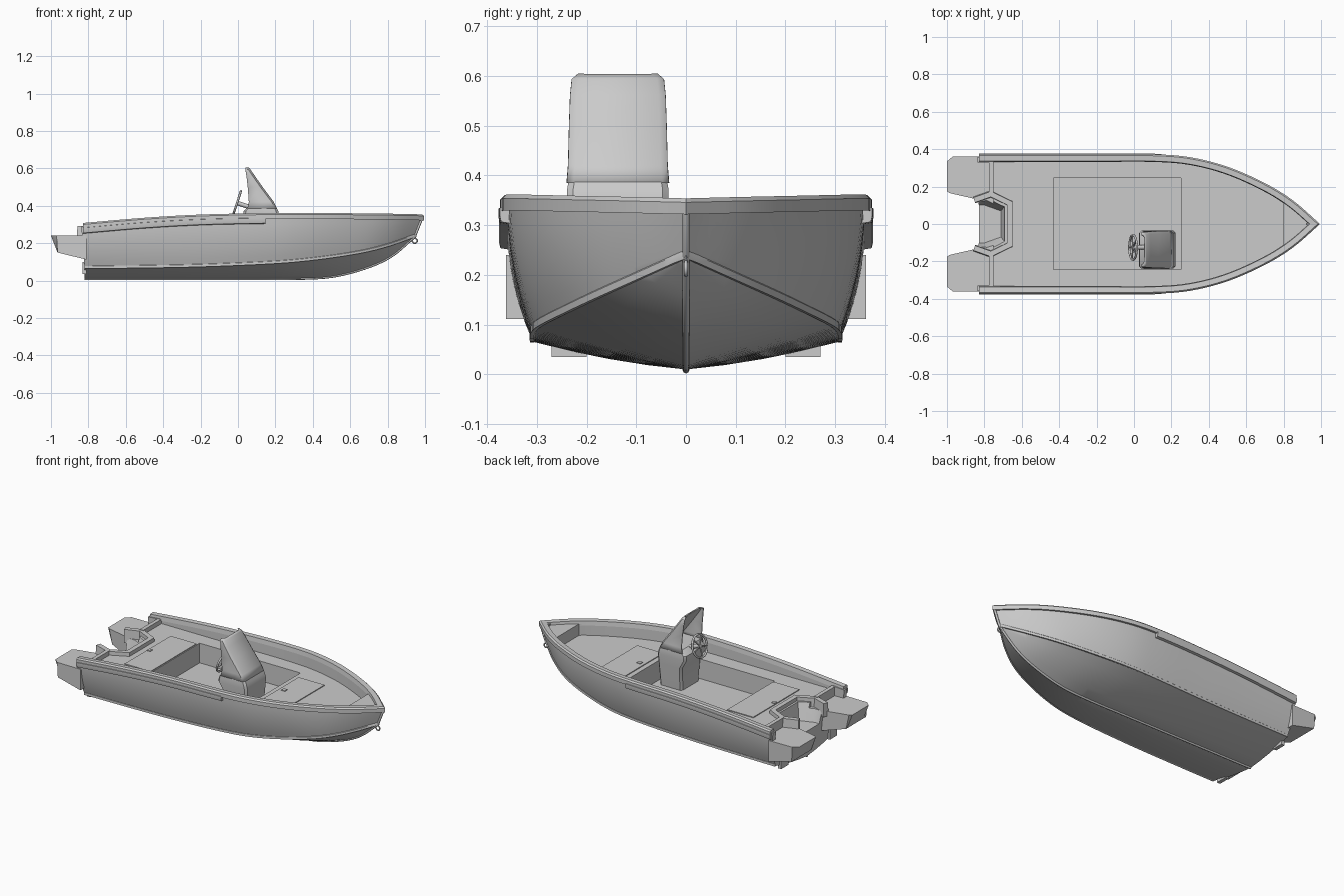
import bpy, bmesh, math
from mathutils import Vector as V

if "Cube" in bpy.data.objects:
    bpy.data.objects.remove(bpy.data.objects["Cube"])


def finish(ob, angle=35):
    bpy.ops.object.select_all(action='DESELECT')
    ob.select_set(True)
    bpy.context.view_layer.objects.active = ob
    bpy.ops.object.shade_smooth_by_angle(angle=math.radians(angle))
    return ob


def skin(name, rings, closed=True, caps=True):
    """Loft a surface through rings of points, merging coincident points."""
    bm, seen = bmesh.new(), {}

    def vert(p):
        k = tuple(round(c, 5) for c in p)
        if k not in seen:
            seen[k] = bm.verts.new(p)
        return seen[k]

    def face(ps):
        vs = list(dict.fromkeys(vert(p) for p in ps))
        if len(vs) > 2 and not bm.faces.get(vs):
            bm.faces.new(vs)
    for a, b in zip(rings, rings[1:]):
        n = len(a)
        for i in range(n if closed else n - 1):
            j = (i + 1) % n
            face((a[i], a[j], b[j], b[i]))
    if caps:
        face(rings[0])
        if max(p[1] for p in rings[-1]) - min(p[1] for p in rings[-1]) > 1e-4:
            face(rings[-1])
    bmesh.ops.recalc_face_normals(bm, faces=bm.faces)
    me = bpy.data.meshes.new(name)
    bm.to_mesh(me)
    bm.free()
    ob = bpy.data.objects.new(name, me)
    bpy.context.collection.objects.link(ob)
    return finish(ob)


def prism(name, outline, z0, z1):
    return skin(name, [[(x, y, z) for x, y in outline] for z in (z0, z1)])


def box(name, x0, x1, y0, y1, z0, z1):
    return prism(name, [(x0, y0), (x1, y0), (x1, y1), (x0, y1)], z0, z1)


def smooth(pts, n=5):
    """Catmull-Rom samples through control points."""
    p = [V(q) for q in pts]
    p = [2 * p[0] - p[1]] + p + [2 * p[-1] - p[-2]]
    out = []
    for a, b, c, d in zip(p, p[1:], p[2:], p[3:]):
        for i in range(n):
            t = i / n
            out.append(.5 * (2 * b + (c - a) * t + (2 * a - 5 * b + 4 * c - d) * t * t
                             + (3 * b - a - 3 * c + d) * t ** 3))
    return out + [p[-2]]


def offset(path, i, d):
    """Mitred plan offset, positive to the left of the path."""
    def nrm(a, b):
        t = b - a
        return V((-t.y, t.x, 0)).normalized()
    n0 = nrm(path[max(i - 1, 0)], path[max(i, 1)])
    n1 = nrm(path[min(i, len(path) - 2)], path[min(i + 1, len(path) - 1)])
    m = (n0 + n1).normalized()
    return path[i] + m * (d / max(m.dot(n1), .5))


def sweep(name, path, profile):
    path = [V(p) for p in path]
    return skin(name, [[offset(path, i, d) + V((0, 0, h)) for d, h in profile]
                       for i in range(len(path))])


def tube(name, pts, r, sides=2):
    cu = bpy.data.curves.new(name, 'CURVE')
    cu.dimensions = '3D'
    cu.bevel_depth, cu.bevel_resolution, cu.use_fill_caps = r, sides, True
    s = cu.splines.new('POLY')
    s.points.add(len(pts) - 1)
    for q, p in zip(s.points, pts):
        q.co = (*p, 1)
    ob = bpy.data.objects.new(name, cu)
    bpy.context.collection.objects.link(ob)
    bpy.ops.object.select_all(action='DESELECT')
    ob.select_set(True)
    bpy.context.view_layer.objects.active = ob
    bpy.ops.object.convert(target='MESH')
    return finish(bpy.context.object, 50)


def flip(p):
    return V((p[0], -p[1], p[2]))


# hull lines: sheer, chine and keel
sheer = smooth([(-.83, .37, .30), (-.5, .37, .328), (-.2, .37, .345), (.1, .37, .352), (.3, .354, .354),
                (.5, .303, .353), (.7, .215, .351), (.85, .122, .349), (.99, 0, .346)])
chine = smooth([(-.82, .308, .066), (-.5, .308, .069), (-.2, .308, .075), (.1, .305, .087), (.3, .29, .1),
                (.5, .245, .123), (.68, .182, .153), (.82, .1, .19), (.945, 0, .235)])
keel = smooth([(-.82, 0, .01), (-.5, 0, .01), (-.2, 0, .01), (.1, 0, .01), (.3, 0, .01),
               (.5, 0, .021), (.68, 0, .066), (.82, 0, .13), (.945, 0, .235)])

# solid hull
rings = []
for s, c, k in zip(sheer, chine, keel):
    top = V((s.x - .008, s.y * .97, s.z - .01))
    f = c.y / .308
    half = [k.lerp(c, t) + V((0, 0, -.028 * f * t * (1 - t))) for t in (.25, .5, .75)] + [c]
    half += [c.lerp(top, t) + V((0, .05 * f * t * (1 - t), 0)) for t in (.17, .33, .5, .67, .83)] + [top]
    rings.append([flip(p) for p in reversed(half)] + [k] + half)
hull = skin("hull", rings)

# interior cut out of the hull: cockpit, foot well, transom step, motor well
inner = [offset(sheer, i, -.036) for i in range(len(sheer) - 1)]
inner = [(p.x, p.y) for p in inner if -.74 < p.x < .78]
inner = [(-.76, .334)] + inner + [(.8, .112)]
cutters = [prism("cockpit_cut", inner + [(x, -y) for x, y in reversed(inner)], .27, .6),
           box("foot_well_cut", -.43, .25, -.242, .245, .15, .61),
           box("transom_cut", -1, -.75, -.328, .328, .24, .62)]
well = [(-1.1, .12), (-.77, .145), (-.685, .10), (-.685, -.10), (-.77, -.145), (-1.1, -.12)]
cutters.append(skin("motor_well_cut", [[(x * (1.04 if z < .3 else 1), y * (.7 if z < .3 else 1), z)
                                        for x, y in well] for z in (.17, .3, .63)]))
for c in cutters:
    c.hide_render = True
    m = hull.modifiers.new(c.name, 'BOOLEAN')
    m.operation, m.solver, m.object = 'DIFFERENCE', 'EXACT', c
    bpy.context.view_layer.objects.active = hull
    bpy.ops.object.modifier_apply(modifier=m.name)
    bpy.data.objects.remove(c)
finish(hull, 30)

# gunwale, rub strakes, chine rails, keel strip
around = sheer + [flip(p) for p in reversed(sheer[:-1])]
sweep("gunwale", around, [(.003, -.024), (.003, 0), (-.005, .008), (-.034, .006), (-.038, -.02)])
strake = [p for p in sheer if p.x < .15]
strake_profile = [(-.02, -.05), (.003, -.046), (.006, -.034), (.006, -.018), (-.02, -.01)]
sweep("rub_strake_left", strake, strake_profile)
sweep("rub_strake_right", [flip(p) for p in reversed(strake)], strake_profile)
chine_path = chine + [flip(p) for p in reversed(chine[:-1])]
sweep("chine_rail", chine_path, [(-.012, .004), (.0, .02), (.006, .012), (.006, -.002), (-.002, -.002)])
tube("keel_strip", keel + [V((.984, 0, .335))], .007)

# stern platforms
plan = [(-1, .335), (-.97, .36), (-.81, .362), (-.81, .125), (-.985, .165), (-1, .175)]
for side, s in (("left", 1), ("right", -1)):
    low = [(max(x, -.965), y * s, .15 if x < -.9 else .112) for x, y in plan]
    top = [(x, y * s, .24) for x, y in plan]
    skin("stern_platform_" + side, [low, top])
    y0, y1 = sorted((s * .16, s * .335))
    box("transom_bar_" + side, -.775, -.752, y0, y1, .23, .295)
    y0, y1 = sorted((s * .2, s * .27))
    box("transom_bracket_" + side, -.832, -.81, y0, y1, .035, .1)

# raised rim around the motor well
rim = [(-.855, .13, .27), (-.765, .162, .27), (-.662, .112, .27)]
sweep("motor_well_rim", rim + [flip(p) for p in reversed(rim)],
      [(.018, -.06), (.012, .022), (-.016, .022), (-.02, -.06)])

# deck hatches and latches
box("fore_hatch", .28, .455, -.18, .185, .262, .275)
box("aft_hatch", -.61, -.435, -.222, .222, .262, .275)
box("fore_latch", .30, .325, -.012, .012, .27, .279)
box("aft_latch", -.607, -.585, -.012, .012, .27, .279)

# steering console
cy = -.137


def rect(x0, x1, w, z, c=.012):
    return [(x0 + c, cy - w, z), (x1 - c, cy - w, z), (x1, cy - w + c, z), (x1, cy + w - c, z),
            (x1 - c, cy + w, z), (x0 + c, cy + w, z), (x0, cy + w - c, z), (x0, cy - w + c, z)]


skin("console", [rect(.065, .215, .085, .145), rect(.06, .22, .098, .29), rect(.028, .222, .102, .345),
                 rect(.03, .215, .102, .372), rect(.06, .2, .097, .402)])

# wraparound windscreen, open at the rear
levels = [(.385, .05, .205, .1), (.42, .058, .188, .097), (.5, .052, .128, .095), (.56, .045, .086, .093),
          (.592, .04, .064, .09), (.602, .04, .056, .078)]
screen = skin("windscreen", [[(r, cy - w, z), (f - .01, cy - w, z), (f, cy - w + .012, z),
                              (f, cy + w - .012, z), (f - .01, cy + w, z), (r, cy + w, z)]
                             for z, r, f, w in levels], closed=False, caps=False)
sol = screen.modifiers.new("thickness", 'SOLIDIFY')
sol.thickness, sol.offset = .007, 0

# steering wheel
hub = V((-.005, cy + .012, .415))
axis = V((-.95, 0, .31)).normalized()
up = V((.31, 0, .95)).normalized()
bpy.ops.mesh.primitive_torus_add(location=hub, rotation=axis.to_track_quat('Z', 'Y').to_euler(),
                                 major_radius=.066, minor_radius=.006, major_segments=32, minor_segments=8)
bpy.context.object.name = "steering_wheel_rim"
finish(bpy.context.object, 60)
tube("steering_column", [hub + axis * .006, hub - axis * .07], .012)
for i in range(5):
    a = i * math.tau / 5 + math.pi
    tube("wheel_spoke_%d" % i, [hub, hub + .064 * (up * math.cos(a) + V((0, 1, 0)) * math.sin(a))], .004)

# bow eye and bow cleat
bpy.ops.mesh.primitive_torus_add(location=(.945, 0, .213), rotation=(math.pi / 2, 0, 0), major_radius=.013,
                                 minor_radius=.004, major_segments=20, minor_segments=8)
bpy.context.object.name = "bow_eye"
finish(bpy.context.object, 60)
box("bow_cleat", .92, .95, -.006, .006, .33, .35)
